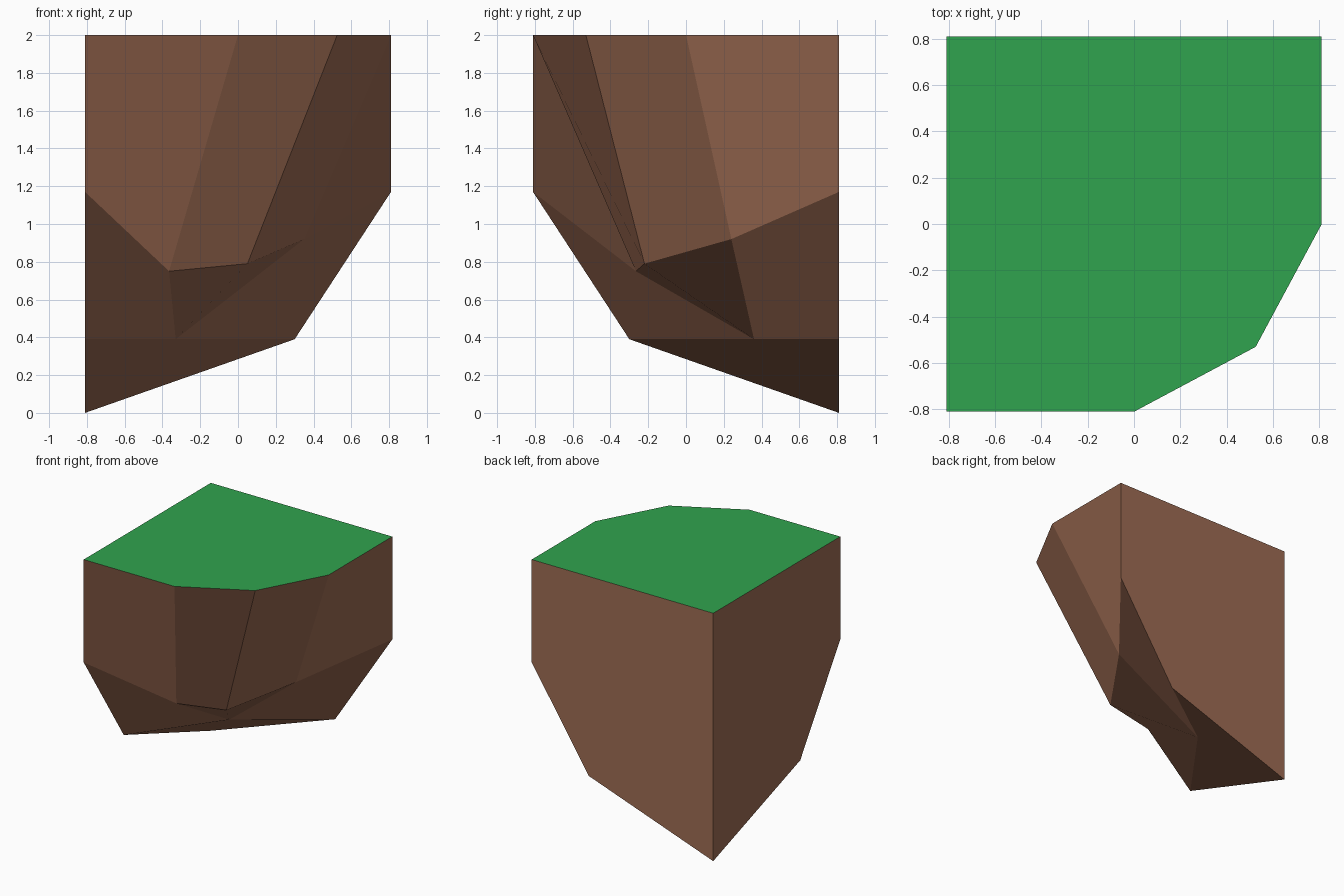
import bpy, bmesh

if "Cube" in bpy.data.objects:
    bpy.data.objects.remove(bpy.data.objects["Cube"])

H = 0.81  # half width of the square footprint


def material(name, colour):
    m = bpy.data.materials.new(name)
    m.diffuse_color = (*colour, 1)
    m.use_nodes = True
    m.node_tree.nodes["Principled BSDF"].inputs["Base Color"].default_value = m.diffuse_color
    return m


grass = material("grass green", (0.03, 0.37, 0.077))
dirt = material("earth brown", (0.34, 0.15, 0.087))

bm = bmesh.new()


def ring(points):
    return [bm.verts.new(p) for p in points]


# Rings of the cliff corner, running from the front left to the back right
top = ring([(x, y, 2) for x, y in
            [(-H, -H), (0, -H), (0.525, -0.53), (H, 0), (H, H)]])
lip = ring([(-H, -H, 1.17), (-0.365, -0.265, 0.75), (0.05, -0.22, 0.79),
            (0.35, 0.24, 0.92), (H, H, 1.17)])
low = ring([(-H, -0.3, 0.39), (-0.33, 0.36, 0.39), (0.3, H, 0.39)])
back_top, tip = ring([(-H, H, 2), (-H, H, 0)])

# Upper cliff band
for i in range(4):
    bm.faces.new((top[i], lip[i], lip[i + 1], top[i + 1]))

# Undercut band below the lip
bm.faces.new((low[0], low[1], lip[1], lip[0]))
bm.faces.new((lip[2], lip[1], low[1], lip[3]))
bm.faces.new((lip[3], low[1], low[2], lip[4]))

# Sloping underside
bm.faces.new((tip, low[2], low[1], low[0]))

# Flat left and back walls
bm.faces.new((top[0], back_top, tip, low[0], lip[0]))
bm.faces.new((back_top, top[4], lip[4], low[2], tip))

# Grass top
bm.faces.new((*top, back_top))

# Upward faces are grass, everything else is earth
bm.normal_update()
for f in bm.faces:
    f.material_index = 0 if f.normal.z > 0.9 else 1

mesh = bpy.data.meshes.new("cliff_corner")
bm.to_mesh(mesh)
bm.free()
mesh.materials.append(grass)
mesh.materials.append(dirt)
bpy.context.collection.objects.link(bpy.data.objects.new("cliff_corner", mesh))
